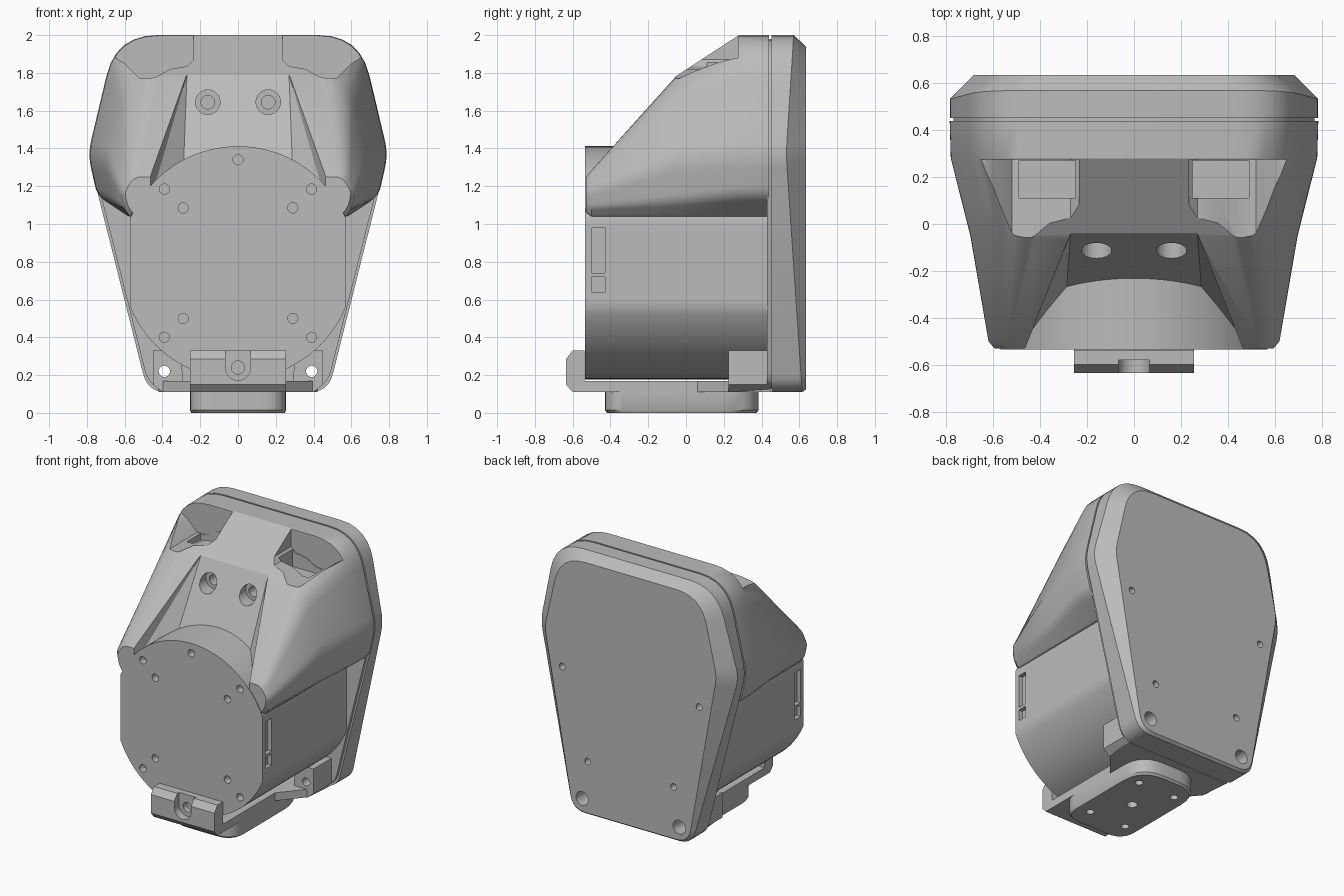
import bpy, bmesh, math
from mathutils import Vector

cube = bpy.data.objects.get("Cube")
if cube:
    bpy.data.objects.remove(cube, do_unlink=True)

grey = bpy.data.materials.new("matte grey")
grey.use_nodes = True
colour = (0.5, 0.5, 0.5, 1)
grey.diffuse_color = colour
grey.node_tree.nodes["Principled BSDF"].inputs["Base Color"].default_value = colour


def finish(name, bm):
    bmesh.ops.recalc_face_normals(bm, faces=bm.faces)
    mesh = bpy.data.meshes.new(name)
    bm.to_mesh(mesh)
    bm.free()
    mesh.materials.append(grey)
    obj = bpy.data.objects.new(name, mesh)
    bpy.context.collection.objects.link(obj)
    return obj


def loft(name, loops):
    """Skin equal-length loops and cap both ends."""
    bm = bmesh.new()
    rings = [[bm.verts.new(p) for p in loop] for loop in loops]
    for a, b in zip(rings, rings[1:]):
        for i in range(len(a)):
            j = (i + 1) % len(a)
            bm.faces.new((a[i], a[j], b[j], b[i]))
    bm.faces.new(rings[0])
    bm.faces.new(rings[-1])
    return finish(name, bm)


def prism(name, outline, axis, lo, hi):
    """Extrude a 2D outline along x, y or z."""
    place = {"x": lambda p, d: (d, p[0], p[1]), "y": lambda p, d: (p[0], d, p[1]),
             "z": lambda p, d: (p[0], p[1], d)}[axis]
    return loft(name, [[place(p, d) for p in outline] for d in (lo, hi)])


def box(name, x, y, z):
    return prism(name, [(x[0], y[0]), (x[1], y[0]), (x[1], y[1]), (x[0], y[1])], "z", *z)


def disc(name, centre, r, axis, lo, hi, n=24):
    ring = [(centre[0] + r * math.cos(math.tau * i / n),
             centre[1] + r * math.sin(math.tau * i / n)) for i in range(n)]
    return prism(name, ring, axis, lo, hi)


def hull(name, pts):
    bm = bmesh.new()
    for p in pts:
        bm.verts.new(p)
    bmesh.ops.convex_hull(bm, input=bm.verts)
    return finish(name, bm)


def mirrored(half):
    return half + [(-p[0], *p[1:]) for p in reversed(half)]


def rounded(corners, steps=6):
    """Half outline of (x, y, z, radius) corners, rounded and mirrored in x."""
    full = mirrored(corners)
    out = []
    for i, c in enumerate(full):
        p = Vector(c[:3])
        a = p + (Vector(full[i - 1][:3]) - p).normalized() * c[3]
        b = p + (Vector(full[(i + 1) % len(full)][:3]) - p).normalized() * c[3]
        for s in range(steps + 1):
            t = s / steps
            out.append(a * (1 - t) ** 2 + p * 2 * t * (1 - t) + b * t * t)
    return out


def apply(obj, mod):
    bpy.context.view_layer.objects.active = obj
    bpy.ops.object.modifier_apply(modifier=mod.name)


def cut(obj, *cutters):
    for c in cutters:
        mod = obj.modifiers.new("cut", "BOOLEAN")
        mod.operation, mod.solver, mod.object = "DIFFERENCE", "EXACT", c
        apply(obj, mod)
        bpy.data.objects.remove(c, do_unlink=True)


def bevel(obj, width, angle=30, segments=3):
    mod = obj.modifiers.new("bevel", "BEVEL")
    mod.width, mod.segments = width, segments
    mod.limit_method, mod.angle_limit = "ANGLE", math.radians(angle)
    apply(obj, mod)


def smooth(obj, angle=32):
    bpy.ops.object.select_all(action="DESELECT")
    obj.select_set(True)
    bpy.context.view_layer.objects.active = obj
    bpy.ops.object.shade_smooth_by_angle(angle=math.radians(angle))


# Rear cover: rounded hexagonal shell with a chamfer that fades towards the bottom
shape = [(.478, .11, .1), (.795, 1.37, .08), (.645, 2.0, .22)]


def cover_loop(ys, scale=1.0):
    return rounded([(x * scale, y, 1 + (z - 1) * scale, r) for (x, z, r), y in zip(shape, ys)])


cover = loft("rear_cover", [
    cover_loop([.43] * 3, .98), cover_loop([.452] * 3, .98), cover_loop([.452] * 3),
    cover_loop([.615, .53, .57]),
    rounded([(.465, .635, .125, .1), (.69, .635, 1.39, .06), (.565, .635, 1.94, .2)])])
for side in (-1, 1):
    for x, z in ((.55, 1.135), (.345, .5)):
        cut(cover, disc("c", (side * x, z), .024, "y", .58, .7))
    cut(cover, disc("c", (side * .39, .22), .03, "y", .4, .7),
        disc("c", (side * .39, .22), .05, "y", .5, .7))
smooth(cover, 25)

# Hood: lofted shell tapering forward into two horns
sections = [
    (.44, (.58, 1.04), (.745, 1.15, .05), (.795, 1.37, .08), (.645, 2.0, .22)),
    (.28, (.58, 1.04), (.742, 1.15, .05), (.79, 1.37, .08), (.642, 2.0, .22)),
    (-.05, (.58, 1.04), (.67, 1.12, .04), (.705, 1.34, .07), (.57, 1.785, .15)),
    (-.5, (.575, 1.04), (.605, 1.09, .02), (.625, 1.18, .03), (.57, 1.285, .05)),
    (-.53, (.56, 1.06), (.585, 1.1, .02), (.60, 1.17, .03), (.55, 1.25, .04))]
hood = loft("hood", [rounded([(b[0], y, b[1], .01)] + [(x, y, z, r) for x, z, r in rest])
                     for y, b, *rest in sections])
valley = [(.27, -.04, 1.79), (.3, -.44, 1.0), (.36, -.3, 1.8),
          (.36, -.62, 1.8), (.5, -.62, 1.25), (.5, -.62, 1.0)]
cut(hood, hull("c", mirrored(valley)))
notch = [(.235, 2.1), (.235, 1.87), (.27, 1.835), (.36, 1.82), (.44, 1.775), (.52, 1.77),
         (.6, 1.85), (.65, 1.88), (.9, 1.9), (.9, 2.1)]
for side in (-1, 1):
    cut(hood, prism("c", [(side * x, z) for x, z in notch], "y", -.6, .275),
        box("c", sorted((side * .25, side * .49)), (.11, .27), (1.73, 1.95)),
        disc("c", (side * .16, 1.645), .065, "y", -.5, -.05),
        disc("c", (side * .16, 1.645), .036, "y", -.5, .05))
smooth(hood)

# Motor: round body with flattened sides
radius, flat, mid = .617, .57, .795
ring = [(max(-flat, min(flat, radius * math.cos(math.tau * i / 96))),
         mid + radius * math.sin(math.tau * i / 96)) for i in range(96)]
motor = prism("motor_body", ring, "y", -.535, .45)
screws = [(0, 1.34)] + [(s * x, z) for s in (-1, 1)
                        for x, z in ((.39, 1.185), (.29, 1.085), (.29, .5), (.39, .4))]
cut(motor, *[disc("c", p, .027, "y", -.6, -.48, 16) for p in screws])
for side in (-1, 1):
    for z in ((.64, .72), (.74, .98)):
        cut(motor, box("c", sorted((side * .54, side * .6)), (-.5, -.43), z))
smooth(motor, 25)

# Bracket: tray under the motor that widens at the rear
tray = prism("bracket_tray", mirrored([(.255, -.56), (.255, .06), (.4, .23), (.42, .45)]),
             "z", .11, .168)

# Bracket ears either side of the tray
for side, label in ((-1, "right"), (1, "left")):
    ear = prism(label + "_bracket_ear",
                [(side * x, z) for x, z in ((.29, .11), (.4, .11), (.45, .15), (.45, .33), (.3, .33))],
                "y", .225, .445)
    cut(ear, disc("c", (side * .39, .22), .03, "y", .1, .5))
    cut(tray, disc("c", (side * .39, .22), .03, "y", .1, .5))
    smooth(ear)

# Front lip with a round-bottomed screw slot
lip = prism("bracket_lip", [(-.537, .11), (-.6, .11), (-.635, .15), (-.635, .285), (-.6, .33),
                            (-.537, .33)], "x", -.255, .255)
cut(lip, disc("c", (0, .24), .067, "y", -.7, -.58), box("c", (-.067, .067), (-.7, -.58), (.24, .4)),
    disc("c", (0, .24), .035, "y", -.7, -.5))
smooth(lip)

# Foot: rounded mounting pad with screw holes
foot = loft("mounting_foot", [
    rounded([(.255 * s, -.43 * s, z, .13), (.255 * s, .385 * s, z, .19)])
    for z, s in ((0, .97), (.015, 1), (.115, 1))])
cut(foot, disc("c", (0, -.02), .035, "z", -.1, .08),
    *[disc("c", (x, y), .027, "z", -.1, .06, 16) for x in (-.15, .15) for y in (-.27, .23)])
smooth(foot)
